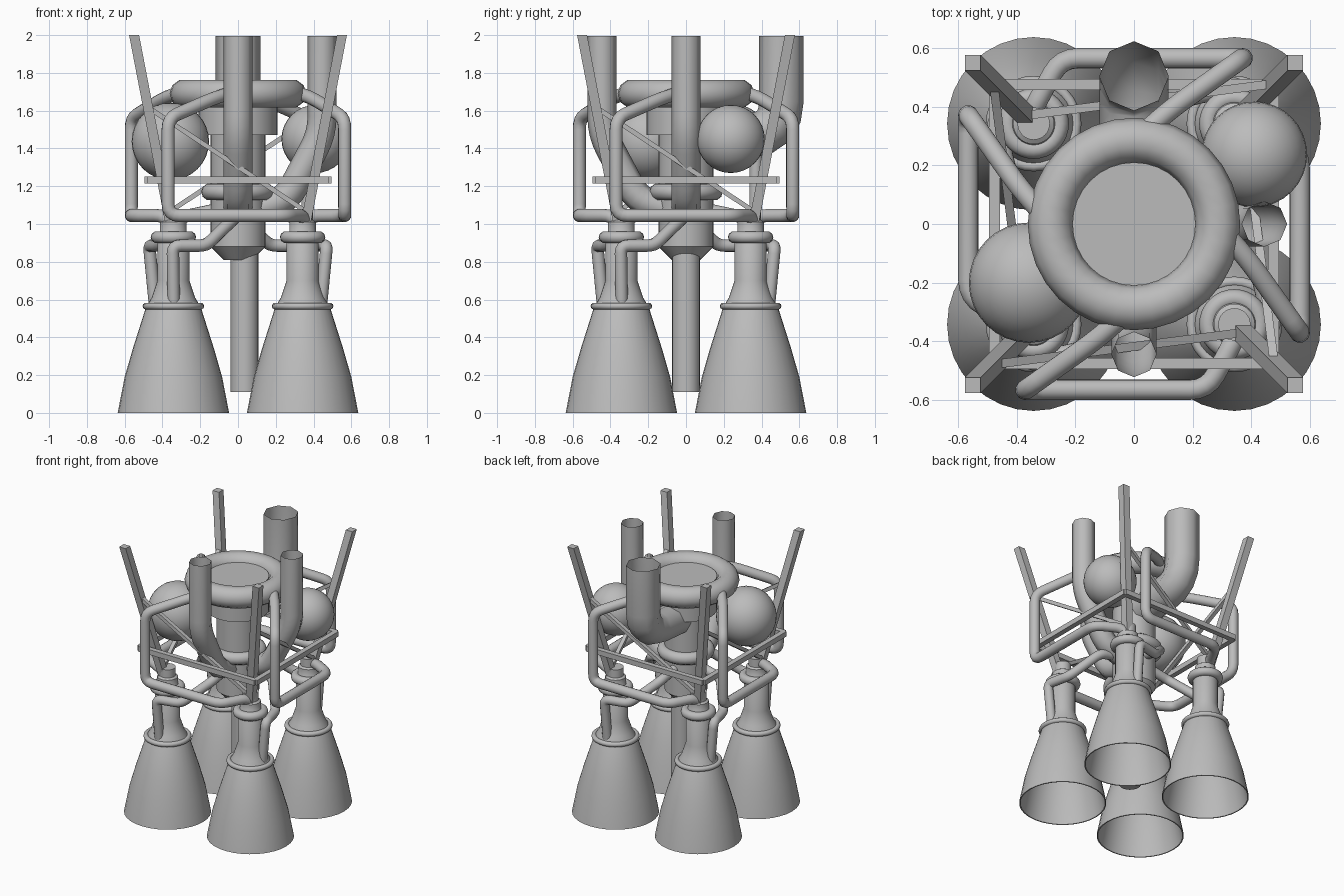
import bpy, bmesh, math
from mathutils import Vector, Matrix

if "Cube" in bpy.data.objects:
    bpy.data.objects.remove(bpy.data.objects["Cube"])

metal = bpy.data.materials.new("grey_metal")
metal.diffuse_color = (0.5, 0.5, 0.5, 1)
metal.use_nodes = True
metal.node_tree.nodes["Principled BSDF"].inputs["Base Color"].default_value = metal.diffuse_color
N = 0.342  # chamber offset from the axis


def finish(name, bm, smooth=40, spin=0, closed=True):
    if closed:
        bmesh.ops.recalc_face_normals(bm, faces=bm.faces)
    bmesh.ops.rotate(bm, verts=bm.verts, matrix=Matrix.Rotation(spin, 3, 'Z'))
    me = bpy.data.meshes.new(name)
    bm.to_mesh(me)
    bm.free()
    me.materials.append(metal)
    ob = bpy.data.objects.new(name, me)
    bpy.context.collection.objects.link(ob)
    bpy.context.view_layer.objects.active = ob
    ob.select_set(True)
    if smooth:
        bpy.ops.object.shade_smooth_by_angle(angle=math.radians(smooth))
    ob.select_set(False)
    return ob


def skin(bm, rings, close=False):
    pairs = list(zip(rings, rings[1:] + rings[:1]))
    for a, b in pairs if close else pairs[:-1]:
        for i in range(len(a)):
            j = (i + 1) % len(a)
            bm.faces.new((a[i], a[j], b[j], b[i]))


def lathe(name, profile, x=0, y=0, sides=32, cap=(True, True), close=False):
    bm = bmesh.new()
    rings = []
    for r, z in profile:
        rings.append([bm.verts.new((x + r * math.cos(t), y + r * math.sin(t), z))
                      for t in (2 * math.pi * k / sides for k in range(sides))])
    skin(bm, rings, close)
    if cap[0]:
        bm.faces.new(rings[0])
    if cap[1]:
        bm.faces.new(rings[-1])
    return finish(name, bm)


def ring(name, R, r, z, x=0, y=0, sides=32, minor=10):
    prof = [(R + r * math.cos(2 * math.pi * k / minor), z + r * math.sin(2 * math.pi * k / minor))
            for k in range(minor)]
    return lathe(name, prof, x, y, sides, (False, False), True)


def rounded(pts, bend, steps=4):
    """Replace every inner corner of a path with a small curve."""
    p = [Vector(q) for q in pts]
    out = [p[0]]
    for a, b, c in zip(p, p[1:], p[2:]):
        s = b + (a - b).normalized() * min(bend, (a - b).length * 0.45)
        e = b + (c - b).normalized() * min(bend, (c - b).length * 0.45)
        for k in range(steps + 1):
            t = k / steps
            out.append(s * (1 - t) ** 2 + b * 2 * t * (1 - t) + e * t * t)
    return out + [p[-1]]


def pipe(name, pts, r, bend=0.06, sides=12, spin=0, cap=True):
    path = rounded(pts, bend)
    bm = bmesh.new()
    rings, u = [], None
    for i, p in enumerate(path):
        d = (path[min(i + 1, len(path) - 1)] - path[max(i - 1, 0)]).normalized()
        if u is None:
            u = Vector((1, 0, 0)) if abs(d.x) < 0.9 else Vector((0, 1, 0))
        u = (u - d * u.dot(d)).normalized()
        v = d.cross(u)
        rings.append([bm.verts.new(p + r * (u * math.cos(t) + v * math.sin(t)))
                      for t in (2 * math.pi * k / sides for k in range(sides))])
    skin(bm, rings)
    if cap:
        bm.faces.new(rings[0])
        bm.faces.new(rings[-1])
    return finish(name, bm, 60, spin)


def beam(name, a, b, w, spin=0):
    """Square bar whose ends stay level when steep, plumb when flat."""
    a, b = Vector(a), Vector(b)
    d = b - a
    h = w / 2
    if abs(d.z) > abs(d.x):
        u, v = Vector((h, 0, 0)), Vector((0, h, 0))
    else:
        u, v = Vector((0, h, 0)), Vector((0, 0, h))
    bm = bmesh.new()
    rings = [[bm.verts.new(p + s * u + t * v) for s, t in ((-1, -1), (1, -1), (1, 1), (-1, 1))]
             for p in (a, b)]
    skin(bm, rings)
    for q in rings:
        bm.faces.new(q)
    return finish(name, bm, 0, spin)


def ball(name, loc, r):
    bm = bmesh.new()
    bmesh.ops.create_uvsphere(bm, u_segments=32, v_segments=16, radius=r,
                              matrix=Matrix.Translation(loc))
    return finish(name, bm)


# four combustion chambers with hollow nozzles
for sx in (-1, 1):
    for sy in (-1, 1):
        x, y = sx * N, sy * N
        lathe("nozzle", [(0.135, 0.55), (0.205, 0.34), (0.25, 0.19), (0.287, 0), (0.295, 0),
                         (0.258, 0.19), (0.215, 0.34), (0.145, 0.56), (0.115, 0.61),
                         (0.085, 0.7), (0.085, 0.94), (0.07, 0.96), (0.07, 1.01),
                         (0.055, 1.02), (0.055, 1.08)], x, y)
        ring("nozzle_ring", 0.145, 0.018, 0.565, x, y)
        ring("injector_ring", 0.088, 0.032, 0.93, x, y)

# central turbopump, its manifold and exhaust pipe
lathe("pump_body", [(0.075, 0.81), (0.145, 0.88), (0.145, 1.47), (0.21, 1.47), (0.21, 1.72)])
ring("pump_collar", 0.15, 0.045, 1.17)
ring("top_manifold", 0.285, 0.077, 1.69, minor=10)
pipe("exhaust_pipe", [(0.035, 0, 0.11), (0.035, 0, 0.9)], 0.074, sides=20)

# gas bottles
ball("small_sphere_tank", (0.41, 0.237, 1.45), 0.18)
ball("large_sphere_tank", (-0.358, -0.2, 1.437), 0.205)

# octagonal inlet pipes, open at the top
pipe("rear_inlet", [(0, 0.505, 1.995), (0, 0.505, 1.48), (0, 0.1, 1.45)], 0.118, 0.17, 8, cap=False)
for k in range(2):
    pipe("side_inlet", [(0, -0.445, 1.995), (0, -0.445, 1.48), (0, -0.26, 1.13), (0, -0.1, 1.08)],
         0.077, 0.09, 8, k * math.pi / 2, cap=False)

# plumbing and truss repeated on all four sides
for k in range(4):
    s = k * math.pi / 2
    pipe("upper_feed_pipe", [(-0.02, -0.3, 1.7), (-0.13, -0.395, 1.665), (-0.37, -0.565, 1.56),
                             (-0.37, -0.565, 1.045), (0.25, -0.565, 1.045), (0.35, -0.38, 1.045),
                             (0.345, -0.345, 0.95)], 0.035, spin=s)
    pipe("lower_feed_pipe", [(-0.34, -0.44, 0.58), (-0.345, -0.47, 0.885), (-0.17, -0.43, 0.885),
                             (-0.01, -0.29, 1.04), (0, -0.1, 1.08)], 0.033, 0.04, spin=s)
    beam("corner_strut", (-0.55, -0.55, 2), (-0.35, -0.35, 0.96), 0.053, s)
    beam("frame_beam", (-0.48, -0.475, 1.233), (0.48, -0.475, 1.233), 0.038, s)
    beam("diagonal_brace", (-0.45, -0.475, 1.6), (0.37, -0.37, 1.06), 0.03, s)
